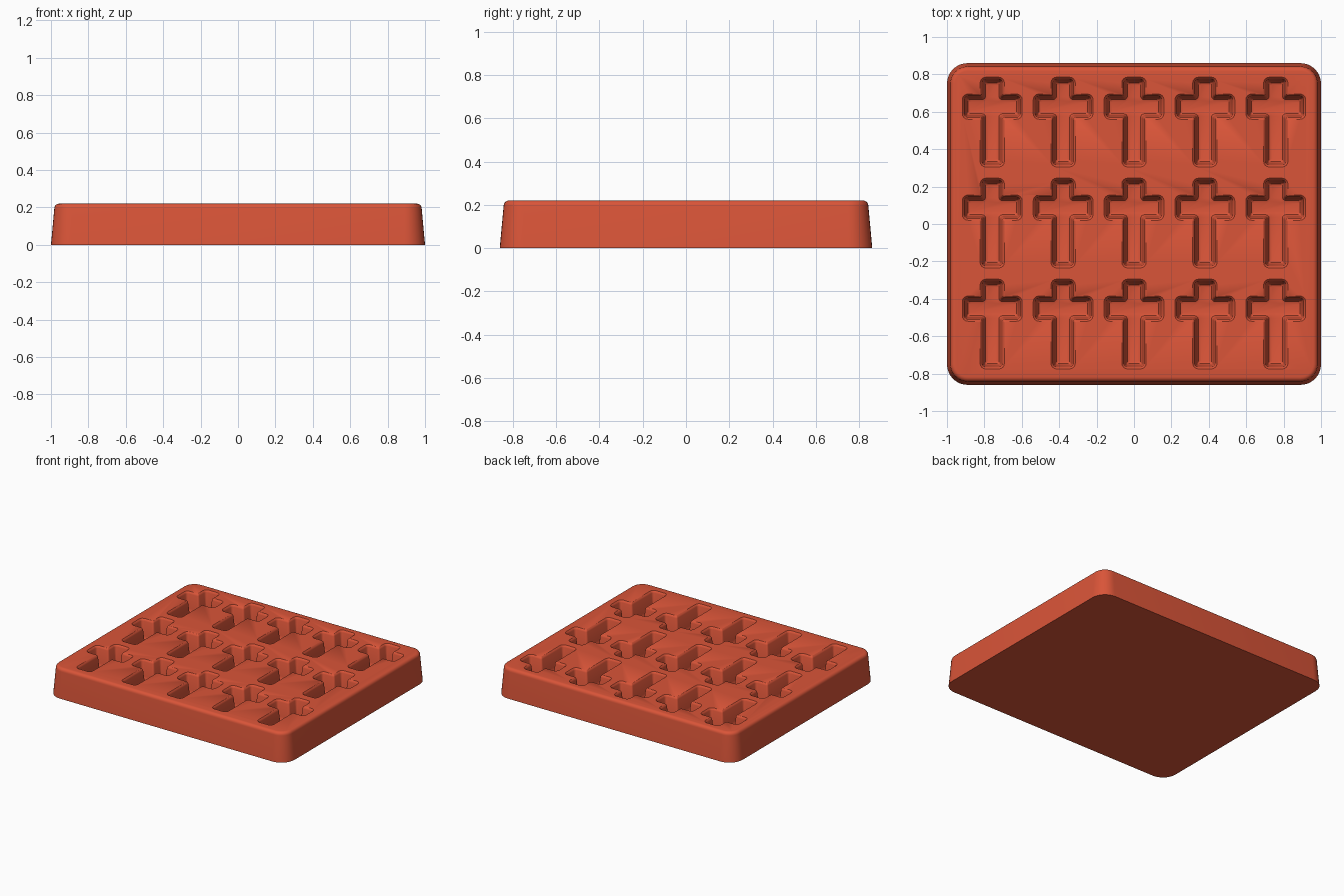
import bpy
import bmesh
import math
from mathutils import Vector

if "Cube" in bpy.data.objects:
    bpy.data.objects.remove(bpy.data.objects["Cube"])

# Single silicone colour
red = bpy.data.materials.new("brick red")
red.use_nodes = True
colour = (0.70, 0.09, 0.04, 1)
red.diffuse_color = colour
bsdf = red.node_tree.nodes["Principled BSDF"]
bsdf.inputs["Base Color"].default_value = colour
bsdf.inputs["Roughness"].default_value = 0.6


def outline(corners, inset, radius, steps):
    """Counter-clockwise polygon, moved inward by inset, with rounded corners."""
    points = []
    for i, corner in enumerate(corners):
        p = Vector(corner)
        a = (p - Vector(corners[i - 1])).normalized()
        b = (Vector(corners[(i + 1) % len(corners)]) - p).normalized()
        convex = a.cross(b) > 0
        p += inset * (Vector((-a.y, a.x)) + Vector((-b.y, b.x)))
        r = max(radius - inset, 0.008) if convex else 0.008 + inset * 0.4
        centre = p - a * r + b * r
        for k in range(steps + 1):
            t = math.pi / 2 * k / steps
            points.append(centre - b * r * math.cos(t) + a * r * math.sin(t))
    return points


def loft(bm, corners, radius, steps, profile, offset=(0, 0)):
    """Closed solid through the (inset, height) levels, from bottom to top."""
    rings = []
    for inset, z in profile:
        rings.append([bm.verts.new((p.x + offset[0], p.y + offset[1], z))
                      for p in outline(corners, inset, radius, steps)])
    for low, high in zip(rings, rings[1:]):
        for i in range(len(low)):
            j = (i + 1) % len(low)
            bm.faces.new((low[i], low[j], high[j], high[i]))
    bm.faces.new(rings[0][::-1])
    bm.faces.new(rings[-1])


def make_object(name, bm):
    bmesh.ops.recalc_face_normals(bm, faces=bm.faces)
    mesh = bpy.data.meshes.new(name)
    bm.to_mesh(mesh)
    bm.free()
    mesh.materials.append(red)
    obj = bpy.data.objects.new(name, mesh)
    bpy.context.collection.objects.link(obj)
    return obj


# Tray block: drafted sides, rounded top edge
W, D, H = 1.0, 0.86, 0.22
EDGE = 0.025
body_profile = [(0, 0)]
for k in range(6):
    t = math.pi / 2 * k / 5
    body_profile.append((0.018 + EDGE * (1 - math.cos(t)),
                         H - EDGE + EDGE * math.sin(t)))
bm = bmesh.new()
loft(bm, [(-W, -D), (W, -D), (W, D), (-W, D)], 0.11, 8, body_profile)
tray = make_object("mould_tray", bm)

# Cross-shaped cavities: soft rim, drafted walls, rounded floor edge
S, A = 0.065, 0.16
TOP, ARM_TOP, ARM_LOW, FOOT = 0.24, 0.15, 0.015, -0.24
half = [(S, FOOT), (S, ARM_LOW), (A, ARM_LOW), (A, ARM_TOP), (S, ARM_TOP), (S, TOP)]
cross = half + [(-x, y) for x, y in reversed(half)]
cavity_profile = [(0.040, 0.07), (0.030, 0.074), (0.024, 0.084), (0.021, 0.10),
                  (0.011, H - 0.015), (0.007, H - 0.006), (0, H), (0, H + 0.05)]
bm = bmesh.new()
for col in range(-2, 3):
    for row in range(-1, 2):
        loft(bm, cross, 0.03, 4, cavity_profile, (col * 0.379, row * 0.54 + 0.005))
cutter = make_object("cavity_cutter", bm)
cutter.hide_render = True

# Carve the cavities, then drop the cutter
cut = tray.modifiers.new("cavities", 'BOOLEAN')
cut.operation = 'DIFFERENCE'
cut.solver = 'EXACT'
cut.object = cutter
bpy.context.view_layer.objects.active = tray
tray.select_set(True)
bpy.ops.object.modifier_apply(modifier=cut.name)
bpy.data.objects.remove(cutter)
bpy.ops.object.shade_smooth_by_angle(angle=math.radians(35))
